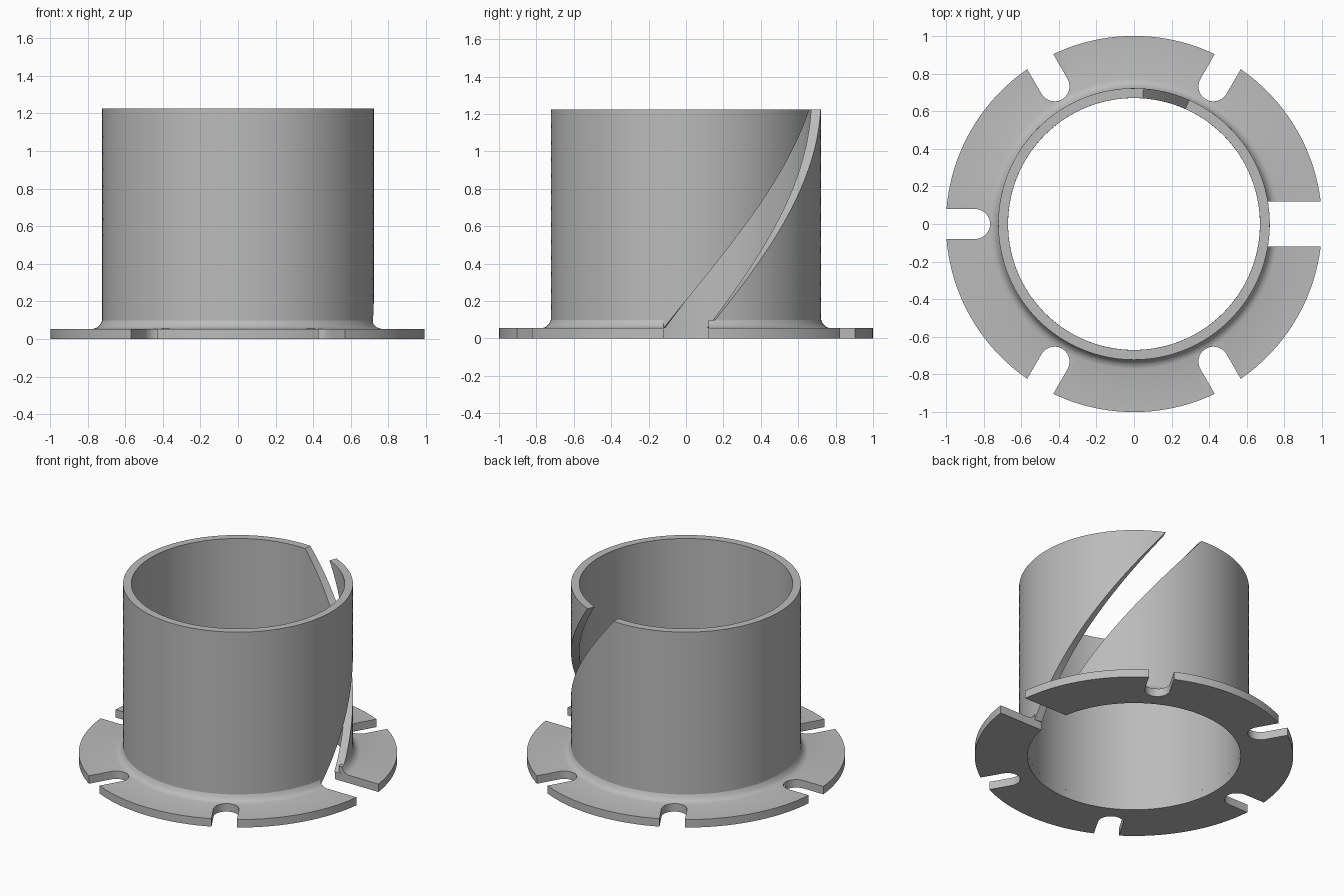
import bpy, bmesh, math
from math import cos, sin, radians

if "Cube" in bpy.data.objects:
    bpy.data.objects.remove(bpy.data.objects["Cube"], do_unlink=True)

grey = bpy.data.materials.new("plain grey")
grey.use_nodes = True
colour = (0.5, 0.5, 0.5, 1)
grey.diffuse_color = colour
grey.node_tree.nodes["Principled BSDF"].inputs["Base Color"].default_value = colour

BORE, WALL, RIM = 0.67, 0.722, 1.0
PLATE, TOP = 0.055, 1.225
SLOT, NOTCH = 0.12, 0.08


def make_object(name, bm):
    bmesh.ops.recalc_face_normals(bm, faces=bm.faces)
    mesh = bpy.data.meshes.new(name)
    bm.to_mesh(mesh)
    bm.free()
    mesh.materials.append(grey)
    obj = bpy.data.objects.new(name, mesh)
    bpy.context.collection.objects.link(obj)
    return obj


def skin(bm, rings, closed):
    """Bridge neighbouring loops of vertices, wrapping round if closed."""
    last = len(rings) if closed else len(rings) - 1
    for i in range(last):
        a, b = rings[i], rings[(i + 1) % len(rings)]
        for j in range(len(a)):
            k = (j + 1) % len(a)
            bm.faces.new((a[j], a[k], b[k], b[j]))


def prism(name, outline, low, high):
    bm = bmesh.new()
    face = bm.faces.new([bm.verts.new((x, y, low)) for x, y in outline])
    moved = bmesh.ops.extrude_face_region(bm, geom=[face])["geom"]
    bmesh.ops.translate(bm, vec=(0, 0, high - low),
                        verts=[v for v in moved if isinstance(v, bmesh.types.BMVert)])
    return make_object(name, bm)


def smooth(obj):
    bpy.ops.object.select_all(action="DESELECT")
    obj.select_set(True)
    bpy.context.view_layer.objects.active = obj
    bpy.ops.object.shade_smooth_by_angle(angle=radians(30))


# Tube wall, with a slot whose two edges climb as helices
COLUMNS, ROWS = 120, 40
heights = [PLATE + (TOP - PLATE) * i / ROWS for i in range(ROWS + 1)]
section = [(BORE, z) for z in heights] + [(WALL, z) for z in reversed(heights)]
foot = math.degrees(math.asin(SLOT / WALL))
bm = bmesh.new()
rings = []
for c in range(COLUMNS + 1):
    ring = []
    for r, z in section:
        t = (z - PLATE) / (TOP - PLATE)
        start = foot + (86 - foot) * t
        end = 360 - foot + (66 + foot) * t
        a = radians(start + (end - start) * c / COLUMNS)
        ring.append(bm.verts.new((r * cos(a), r * sin(a), z)))
    rings.append(ring)
skin(bm, rings, closed=False)
# Slot walls, row by row between the bore and the outside
for ring in (rings[0], rings[-1]):
    for i in range(ROWS):
        bm.faces.new((ring[i], ring[i + 1], ring[-i - 2], ring[-i - 1]))
smooth(make_object("slotted_tube", bm))

# Flange plate with a small fillet up to the tube
profile = [(BORE, 0), (RIM, 0), (RIM, PLATE), (0.77, PLATE), (0.748, 0.062),
           (0.732, 0.078), (WALL, 0.1), (0.7, 0.1), (0.7, PLATE), (BORE, PLATE)]
bm = bmesh.new()
SEGMENTS = 144
rings = []
for s in range(SEGMENTS):
    a = math.tau * s / SEGMENTS
    rings.append([bm.verts.new((r * cos(a), r * sin(a), z)) for r, z in profile])
skin(bm, rings, closed=True)
flange = make_object("flange", bm)

# Cutters: five round-ended notches and one wide gap under the slot
centre = 0.765 + NOTCH
notch = [(1.2, -NOTCH), (1.2, NOTCH)]
for i in range(13):
    a = radians(90 + 15 * i)
    notch.append((centre + NOTCH * cos(a), NOTCH * sin(a)))
gap = [(0.4, -SLOT), (1.2, -SLOT), (1.2, SLOT), (0.4, SLOT)]
cutters = [prism("gap_cutter", gap, -0.1, 0.3)]
for n in range(1, 6):
    cutter = prism("notch_cutter", notch, -0.1, 0.3)
    cutter.rotation_euler.z = radians(60 * n)
    cutters.append(cutter)
for cutter in cutters:
    cutter.hide_render = True
    cutter.hide_set(True)
    cut = flange.modifiers.new("cut", "BOOLEAN")
    cut.operation = "DIFFERENCE"
    cut.solver = "EXACT"
    cut.object = cutter

# Bake the cuts, then drop the cutters
bpy.context.view_layer.update()
graph = bpy.context.evaluated_depsgraph_get()
baked = bpy.data.meshes.new_from_object(flange.evaluated_get(graph))
flange.modifiers.clear()
flange.data = baked
for cutter in cutters:
    bpy.data.objects.remove(cutter, do_unlink=True)
smooth(flange)
